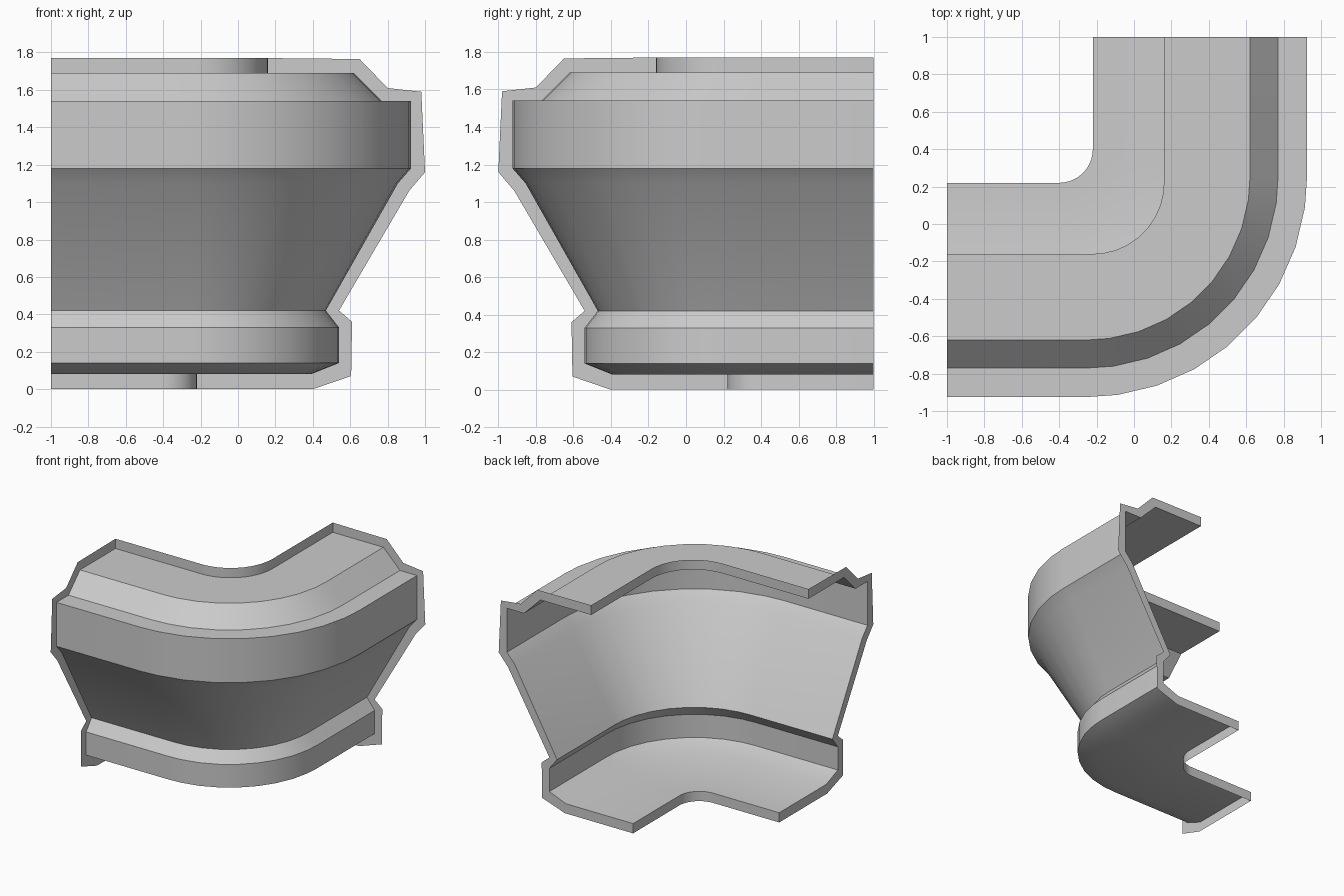
import bpy, bmesh
from math import sin, cos, radians

if "Cube" in bpy.data.objects:
    bpy.data.objects.remove(bpy.data.objects["Cube"])

# Wall cross-section (distance outward, height) and the larger rim outline around it
WALL = [(-.22, .08), (.39, .08), (.54, .14), (.54, .33), (.47, .42), (.855, 1.10),
        (.925, 1.18), (.925, 1.54), (.77, 1.54), (.62, 1.69), (.16, 1.69)]
RIM = [(-.22, 0), (.40, 0), (.605, .07), (.61, .36), (.54, .42), (.915, 1.06),
       (1.0, 1.16), (.98, 1.59), (.80, 1.61), (.65, 1.765), (.16, 1.77)]
ANGLES = [0] + [7.9 + 10.6 * i for i in range(8)] + [90]


def bend_centre(d):
    """The inner edges have their own fillet centres."""
    return {-.22: .40, .16: .22}.get(d, .25)


def sweep_row(d, z):
    """One line round the corner: straight, bend, straight."""
    c = bend_centre(d)
    r = d + c
    bend = [(-c + r * sin(radians(a)), c - r * cos(radians(a)), z) for a in ANGLES]
    return [(-1, -d, z)] + bend + [(d, 1, z)]


def grid_object(name, rows):
    bm = bmesh.new()
    vs = [[bm.verts.new(p) for p in row] for row in rows]
    for lo, hi in zip(vs, vs[1:]):
        for j in range(len(lo) - 1):
            bm.faces.new((lo[j], lo[j + 1], hi[j + 1], hi[j]))
    me = bpy.data.meshes.new(name)
    bm.to_mesh(me)
    bm.free()
    ob = bpy.data.objects.new(name, me)
    bpy.context.collection.objects.link(ob)
    bpy.ops.object.select_all(action='DESELECT')
    ob.select_set(True)
    bpy.context.view_layer.objects.active = ob
    bpy.ops.object.shade_smooth_by_angle(angle=radians(30))
    return ob


# Curved corner wall
grid_object("corner_wall", [sweep_row(d, z) for d, z in WALL])

# Thin upright lips along the inner edges
grid_object("bottom_lip", [sweep_row(*RIM[0]), sweep_row(*WALL[0])])
grid_object("top_lip", [sweep_row(*WALL[-1]), sweep_row(*RIM[-1])])

# Flat rims round both open ends
pairs = list(zip(WALL, RIM))
grid_object("left_end_rim", [[(-1, -o[0], o[1]), (-1, -w[0], w[1])] for w, o in pairs])
grid_object("back_end_rim", [[(w[0], 1, w[1]), (o[0], 1, o[1])] for w, o in pairs])
